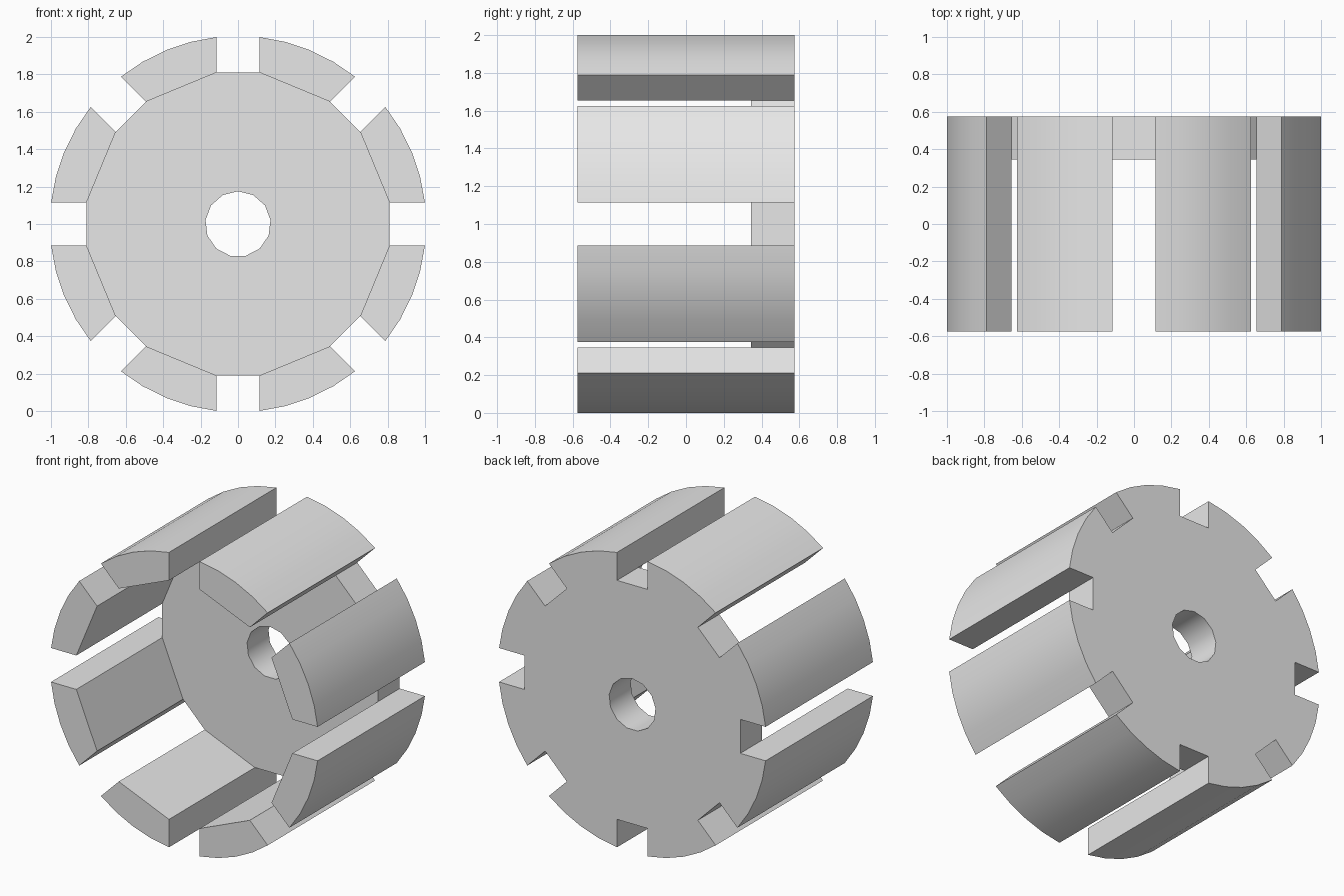
import bpy
import bmesh
from math import asin, cos, sin, pi, radians
from mathutils import Vector

cube = bpy.data.objects.get("Cube")
if cube:
    bpy.data.objects.remove(cube, do_unlink=True)

TEETH = 8
SLOT = 0.115          # half width of a slot
FLOOR = 0.81          # distance of a slot floor from the axis
RADIUS = 1.006
ARC_STEPS = 4
HOLE_SIDES, HOLE_RADIUS = 13, 0.175
FRONT, PLATE, BACK = -0.575, 0.345, 0.575
PITCH = 2 * pi / TEETH

grey = bpy.data.materials.new("plain_grey")
grey.use_nodes = True
grey.diffuse_color = (0.8, 0.8, 0.8, 1)
grey.node_tree.nodes["Principled BSDF"].inputs["Base Color"].default_value = grey.diffuse_color


def polar(radius, angle):
    """Point on the drum's cross-section, angle measured from the top."""
    return Vector((radius * sin(angle), radius * cos(angle)))


def tooth_profile(index):
    """Inner start, outer arc, inner end of one tooth."""
    start = index * PITCH
    inner_r = Vector((SLOT, FLOOR)).length
    inner_a, outer_a = asin(SLOT / inner_r), asin(SLOT / RADIUS)
    step = (PITCH - 2 * outer_a) / ARC_STEPS
    arc = [polar(RADIUS, start + outer_a + i * step) for i in range(ARC_STEPS + 1)]
    return [polar(inner_r, start + inner_a), *arc, polar(inner_r, start + PITCH - inner_a)]


bm = bmesh.new()


def ring(points, y):
    return [bm.verts.new((p.x, y, p.y + 1)) for p in points]


def cap(outline, hole):
    """Flat face with a round hole between two closed loops."""
    edges = []
    for loop in (outline, hole):
        for a, b in zip(loop, loop[1:] + loop[:1]):
            edges.append(bm.edges.get((a, b)) or bm.edges.new((a, b)))
    bmesh.ops.triangle_fill(bm, edges=edges, use_beauty=True)


# Teeth: open at the plate end so the drum stays one solid
back_outline, plate_outline, feet = [], [], []
for t in range(TEETH):
    profile = tooth_profile(t)
    front, back = ring(profile, FRONT), ring(profile, BACK)
    foot = ring([profile[0], profile[-1]], PLATE)
    bm.faces.new(front)
    for i in range(1, len(profile) - 2):
        bm.faces.new((front[i], front[i + 1], back[i + 1], back[i]))
    bm.faces.new((front[0], front[1], back[1], back[0], foot[0]))
    bm.faces.new((front[-2], front[-1], foot[1], back[-1], back[-2]))
    bm.faces.new((front[-1], front[0], foot[0], foot[1]))
    back_outline += back
    plate_outline += foot
    feet.append((foot, back))

# Slot floors between neighbouring teeth
for (foot, back), (next_foot, next_back) in zip(feet, feet[1:] + feet[:1]):
    bm.faces.new((foot[1], next_foot[0], next_back[0], back[-1]))

# End plate with the axle hole
circle = [polar(HOLE_RADIUS, 2 * pi * i / HOLE_SIDES) for i in range(HOLE_SIDES)]
hole_front, hole_back = ring(circle, PLATE), ring(circle, BACK)
for i in range(HOLE_SIDES):
    j = (i + 1) % HOLE_SIDES
    bm.faces.new((hole_front[i], hole_front[j], hole_back[j], hole_back[i]))
cap(plate_outline, hole_front)
cap(back_outline, hole_back)
bmesh.ops.recalc_face_normals(bm, faces=bm.faces)

mesh = bpy.data.meshes.new("slotted_drum")
bm.to_mesh(mesh)
bm.free()
mesh.materials.append(grey)
drum = bpy.data.objects.new("slotted_drum", mesh)
bpy.context.collection.objects.link(drum)

bpy.ops.object.select_all(action="DESELECT")
drum.select_set(True)
bpy.context.view_layer.objects.active = drum
bpy.ops.object.shade_smooth_by_angle(angle=radians(30))
